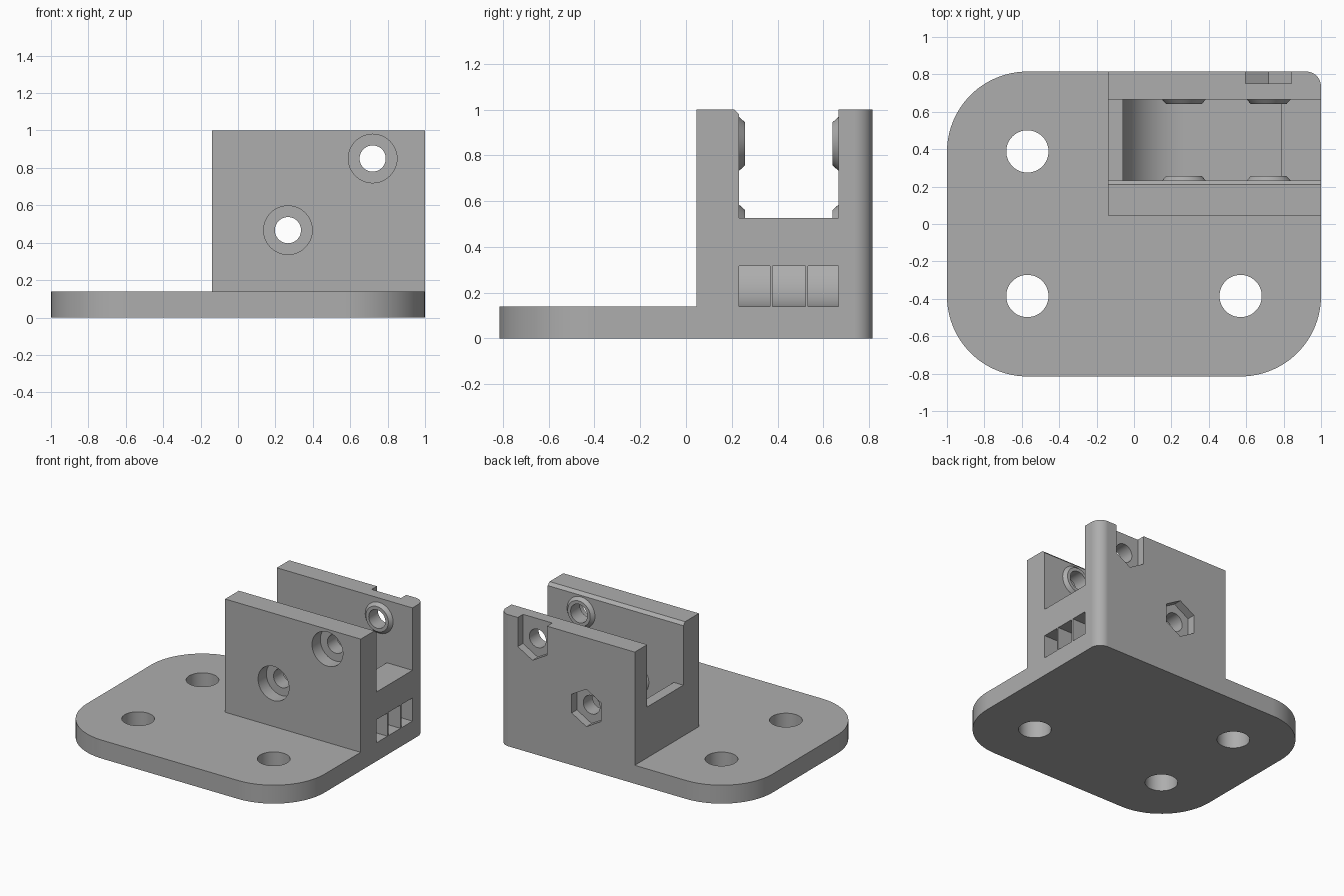
import bpy, bmesh, math
from mathutils import Vector

default = bpy.data.objects.get("Cube")
if default:
    bpy.data.objects.remove(default, do_unlink=True)

BASE_Z, EDGE_Y = 0.14, 0.815          # plate thickness, half depth
FRONT, INNER_F, INNER_B = 0.045, 0.232, 0.666   # wall planes along y
FLOOR = 0.526                          # channel floor height
BOLTS = [(0.72, 0.85), (0.267, 0.467)]  # x, z of bolt axes


def make_object(name, bm):
    bmesh.ops.recalc_face_normals(bm, faces=bm.faces)
    mesh = bpy.data.meshes.new(name)
    bm.to_mesh(mesh)
    bm.free()
    ob = bpy.data.objects.new(name, mesh)
    bpy.context.collection.objects.link(ob)
    return ob


def prism(name, outline, start, end, axis="z", end_scale=1, centre=(0, 0)):
    """Sweep a 2D outline along z (outline is x, y) or along y (outline is x, z)."""
    def place(u, v, w):
        return Vector((u, v, w)) if axis == "z" else Vector((u, w, v))
    bm = bmesh.new()
    low = [bm.verts.new(place(u, v, start)) for u, v in outline]
    high = [bm.verts.new(place(centre[0] + (u - centre[0]) * end_scale,
                               centre[1] + (v - centre[1]) * end_scale, end))
            for u, v in outline]
    bm.faces.new(low)
    bm.faces.new(high)
    n = len(outline)
    for i in range(n):
        j = (i + 1) % n
        bm.faces.new((low[i], low[j], high[j], high[i]))
    return make_object(name, bm)


def arc(cx, cy, r, a0, a1, steps):
    return [(cx + r * math.cos(math.radians(a0 + (a1 - a0) * i / steps)),
             cy + r * math.sin(math.radians(a0 + (a1 - a0) * i / steps)))
            for i in range(steps + 1)]


def circle(cx, cy, r, n=48, turn=0):
    return arc(cx, cy, r, turn, turn + 360, n)[:-1]


def rect(x0, x1, y0, y1):
    return [(x0, y0), (x1, y0), (x1, y1), (x0, y1)]


def combine(target, tool, operation="DIFFERENCE"):
    mod = target.modifiers.new("Cut", "BOOLEAN")
    mod.operation, mod.solver, mod.object = operation, "EXACT", tool
    bpy.context.view_layer.objects.active = target
    bpy.ops.object.modifier_apply(modifier=mod.name)
    bpy.data.objects.remove(tool, do_unlink=True)


# Plate outline with three broad corners and one tight corner, swept full height
R, r = 0.43, 0.08
outline = (arc(1 - r, EDGE_Y - r, r, 0, 90, 12)
           + arc(R - 1, EDGE_Y - R, R, 90, 180, 24)
           + arc(R - 1, R - EDGE_Y, R, 180, 270, 24)
           + arc(1 - R, R - EDGE_Y, R, 270, 360, 24))
bracket = prism("mounting_bracket", outline, 0, 1)

# Clear the space above the plate, leaving the block in one corner
clear = [(-2, -2), (2, -2), (2, FRONT), (-0.14, FRONT), (-0.14, 2), (-2, 2)]
combine(bracket, prism("plate_clearance", clear, BASE_Z, 2))

# Channel through the block
combine(bracket, prism("channel", rect(-1, 2, FLOOR, 2), INNER_F, INNER_B, "y"))

# Round-ended pulley pocket below the channel
bx, bz = BOLTS[1]
pocket = (arc(bx, bz, bz - BASE_Z, 180, 270, 24)
          + [(0.785, BASE_Z), (0.785, 0.7), (bx - bz + BASE_Z, 0.7)])
combine(bracket, prism("pulley_pocket", pocket, INNER_F, INNER_B, "y"))

# Three side windows into the pocket
for y0, y1 in ((INNER_F, 0.366), (0.378, 0.522), (0.534, INNER_B)):
    combine(bracket, prism("window", rect(0.7, 1.2, BASE_Z, 0.316), y0, y1, "y"))

# Bevel on the inner top edge of the front wall
bevel = prism("wall_bevel", [(-1, 0.97), (2, 0.97), (2, 1.05), (-1, 1.05)],
              INNER_F - 0.022, INNER_F + 0.1, "y")
for v in bevel.data.vertices:
    if v.co.y < INNER_F:
        v.co.z = 1.0 if v.co.z < 1 else 1.05
    elif v.co.z < 1:
        v.co.z = 1.0 - 0.022 * (0.122 / 0.022)
combine(bracket, bevel)

# Bolt holes with raised washers, counterbores and nut pockets
for x, z in BOLTS:
    for face, tip in ((INNER_F, 0.025), (INNER_B, -0.025)):
        washer = prism("washer", circle(x, z, 0.135), face - tip * 0.8,
                       face + tip, "y", 0.095 / 0.135, (x, z))
        combine(bracket, washer, "UNION")
    combine(bracket, prism("bolt_hole", circle(x, z, 0.07), -1, 1, "y"))
    combine(bracket, prism("counterbore", circle(x, z, 0.13), -1, FRONT + 0.1, "y"))
    nut = circle(x, z, 0.142, 6, 30)
    if z > 0.8:       # the upper nut slides in from the top
        nut = nut[2:5] + nut[5:] + [(nut[0][0], 1.2), (nut[2][0], 1.2)]
    combine(bracket, prism("nut_pocket", nut, 0.752, 1, "y"))

# Plate screw holes
for x, y in ((-0.57, 0.388), (-0.57, -0.385), (0.57, -0.385)):
    combine(bracket, prism("screw_hole", circle(x, y, 0.113), -1, 1))

# Single grey plastic
grey = bpy.data.materials.new("grey plastic")
grey.use_nodes = True
colour = (0.42, 0.42, 0.42, 1)
grey.diffuse_color = colour
grey.node_tree.nodes["Principled BSDF"].inputs["Base Color"].default_value = colour
bracket.data.materials.clear()
bracket.data.materials.append(grey)

# Smooth the curved walls, keep the corners crisp
bpy.ops.object.select_all(action="DESELECT")
bracket.select_set(True)
bpy.context.view_layer.objects.active = bracket
bpy.ops.object.shade_smooth_by_angle(angle=math.radians(25))
weighted = bracket.modifiers.new("Even shading", "WEIGHTED_NORMAL")
weighted.keep_sharp = True
